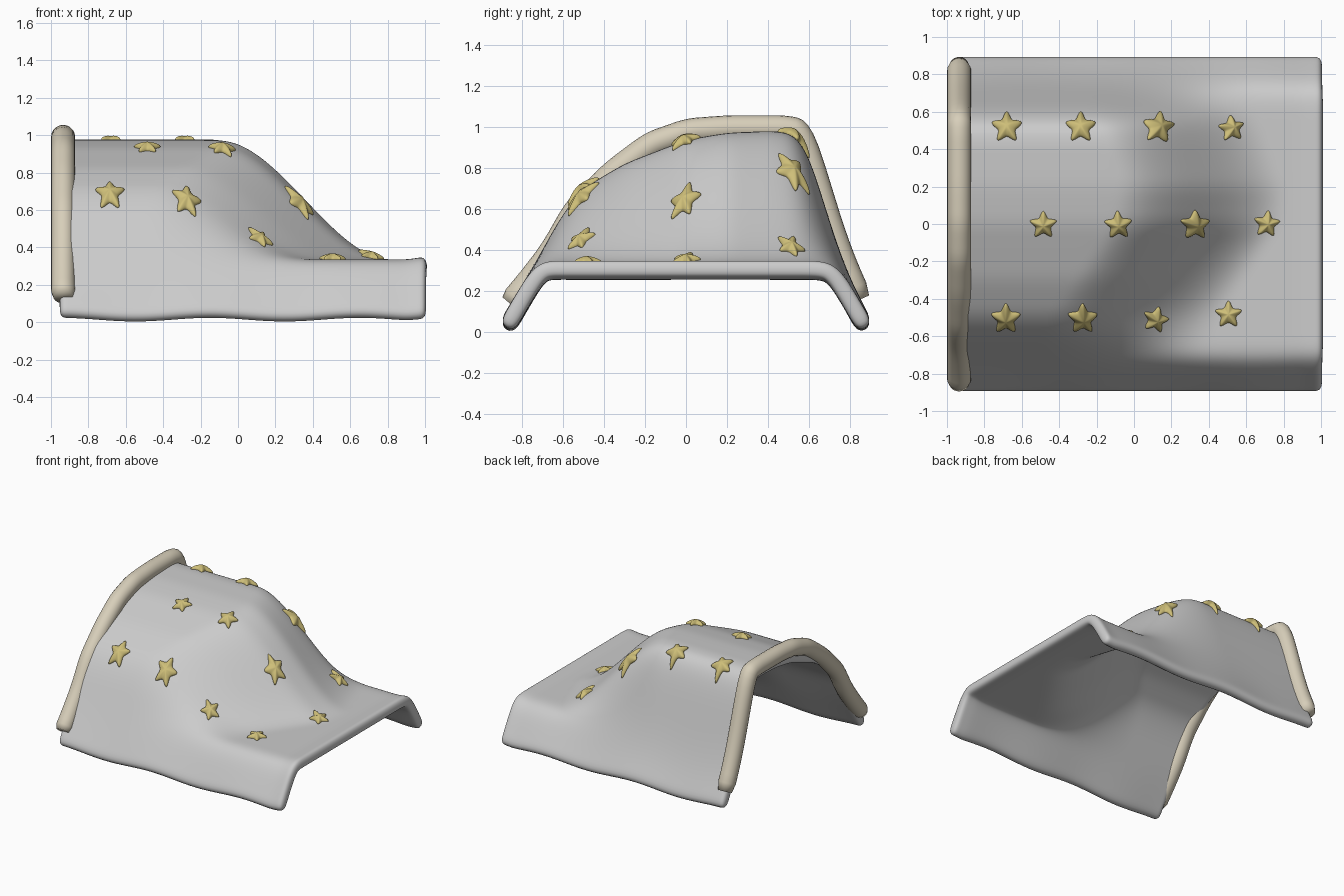
import bpy, bmesh, math
from mathutils import Vector

cube = bpy.data.objects.get("Cube")
if cube:
    bpy.data.objects.remove(cube, do_unlink=True)


def material(name, rgb):
    m = bpy.data.materials.new(name)
    m.use_nodes = True
    m.diffuse_color = (*rgb, 1)
    node = next(n for n in m.node_tree.nodes if n.type == "BSDF_PRINCIPLED")
    node.inputs["Base Color"].default_value = (*rgb, 1)
    return m


GREY = material("blanket grey", (0.6, 0.6, 0.6))
CREAM = material("trim cream", (0.68, 0.62, 0.49))
GOLD = material("star gold", (0.62, 0.52, 0.19))


def lerp(points, y):
    """Straight interpolation that carries on past both ends."""
    i = 0
    while i < len(points) - 2 and y > points[i + 1][0]:
        i += 1
    (a, za), (b, zb) = points[i], points[i + 1]
    return za + (zb - za) * (y - a) / (b - a)


def smooth(points, y, width=0.05):
    """Interpolation with rounded corners."""
    return sum(lerp(points, y + width * k / 4) for k in range(-4, 5)) / 9


# Cross-sections (y, z) of the blanket at the head and the foot, and of the trim
HEAD = [(-.91, .04), (-.75, .31), (-.6, .58), (-.5, .7), (-.3, .82), (0, .935),
        (.2, .97), (.45, .98), (.56, .95), (.63, .78), (.71, .5), (.8, .25), (.91, .04)]
FOOT = [(-.91, .04), (-.75, .31), (-.69, .335), (.66, .335), (.75, .31), (.91, .04)]
TRIM = [(-.91, .17), (-.8, .3), (-.68, .46), (-.6, .62), (-.4, .82), (-.2, .97),
        (0, 1.04), (.2, 1.055), (.5, 1.055), (.6, 1.03), (.64, .94), (.7, .74),
        (.8, .42), (.91, .17)]
# Where along x the blanket falls from head height to foot height
FALL = [(-.9, -.1), (-.5, 0), (0, .34), (.2, .37), (.5, .27), (.7, .2), (.9, .2)]


def height(x, y):
    t = (x - smooth(FALL, y) + .45) / .9
    t = min(1, max(0, t))
    w = 1 - t * t * (3 - 2 * t)
    z = smooth(FOOT, y) * (1 - w) + smooth(HEAD, y) * w
    z += .015 * max(0, (x - .9) / .1)
    hem = max(0, (abs(y) - .7) / .2)
    return z - .01 * hem * math.cos(math.tau * (x - .25) / .8)


def normal(x, y, e=.01):
    return Vector(((height(x - e, y) - height(x + e, y)) / (2 * e),
                   (height(x, y - e) - height(x, y + e)) / (2 * e), 1)).normalized()


def finish(name, bm, mat, levels=0):
    bmesh.ops.recalc_face_normals(bm, faces=bm.faces)
    for f in bm.faces:
        f.smooth = True
    mesh = bpy.data.meshes.new(name)
    bm.to_mesh(mesh)
    bm.free()
    mesh.materials.append(mat)
    ob = bpy.data.objects.new(name, mesh)
    bpy.context.collection.objects.link(ob)
    if levels:
        sub = ob.modifiers.new("soften", "SUBSURF")
        sub.levels = sub.render_levels = levels
    return ob


def bridge(bm, rings):
    for a, b in zip(rings, rings[1:]):
        n = len(a)
        for i in range(n):
            bm.faces.new((a[i], a[(i + 1) % n], b[(i + 1) % n], b[i]))


# Blanket: draped sheet with thickness and a soft rolled edge
bm = bmesh.new()
N = 40
grid = []
for i in range(N + 1):
    x = -.955 + 1.96 * i / N
    grid.append([])
    for j in range(N + 1):
        y = -.912 + 1.824 * j / N
        grid[-1].append(bm.verts.new((x, y, height(x, y))))
for i in range(N):
    for j in range(N):
        bm.faces.new((grid[i][j], grid[i + 1][j], grid[i + 1][j + 1], grid[i][j + 1]))
blanket = finish("blanket", bm, GREY)
shell = blanket.modifiers.new("thickness", "SOLIDIFY")
shell.thickness = .082
shell.offset = -1
sub = blanket.modifiers.new("soften", "SUBSURF")
sub.levels = sub.render_levels = 2

# Trim: padded roll along the head edge
bm = bmesh.new()
rings = []
R, STEPS, SIDES = .064, 70, 20
for i in range(STEPS + 1):
    y = -.905 + 1.81 * i / STEPS
    slope = (smooth(TRIM, y + .01) - smooth(TRIM, y - .01)) / .02
    out = Vector((0, -slope, 1)).normalized()
    centre = Vector((-.935, y, smooth(TRIM, y))) - out * R
    r = R * (.8 if i in (0, STEPS) else 1)
    rings.append([bm.verts.new(centre + out * r * math.sin(a) + Vector((r * math.cos(a), 0, 0)))
                  for a in (math.tau * k / SIDES for k in range(SIDES))])
bridge(bm, rings)
bm.faces.new(rings[0])
bm.faces.new(rings[-1])
finish("head_trim", bm, CREAM)


# Stars: puffy patches that follow the blanket
def star(name, cx, cy, size, turn):
    bm = bmesh.new()

    def point(dx, dy, lift):
        x, y = cx + dx, cy + dy
        return bm.verts.new(Vector((x, y, height(x, y))) + normal(x, y) * lift)

    rings = []
    for scale, lift in ((.95, -.015), (1, .01), (.6, .024), (.25, .032)):
        ring = []
        for k in range(20):
            a = math.tau * k / 20 + math.pi / 2 + turn
            r = size * scale * (1.1, .68, .5, .68)[k % 4]
            ring.append(point(r * math.cos(a), r * math.sin(a), lift))
        rings.append(ring)
    bridge(bm, rings)
    top = point(0, 0, .034)
    for i in range(20):
        bm.faces.new((rings[-1][i], rings[-1][(i + 1) % 20], top))
    bm.faces.new(rings[0])
    finish(name, bm, GOLD, 2)


ROWS = {
    "back": [(-.68, .515, .092, 0), (-.285, .515, .092, 0), (.13, .515, .095, -.1), (.52, .51, .078, .1)],
    "middle": [(-.485, -.005, .082, 0), (-.085, -.005, .084, .05), (.325, -.005, .088, 0), (.71, 0, .08, -.1)],
    "front": [(-.685, -.505, .09, 0), (-.275, -.505, .09, 0), (.115, -.51, .078, -.25), (.505, -.485, .082, 0)],
}
for row, stars in ROWS.items():
    for n, spec in enumerate(stars, 1):
        star(f"{row}_star_{n}", *spec)
